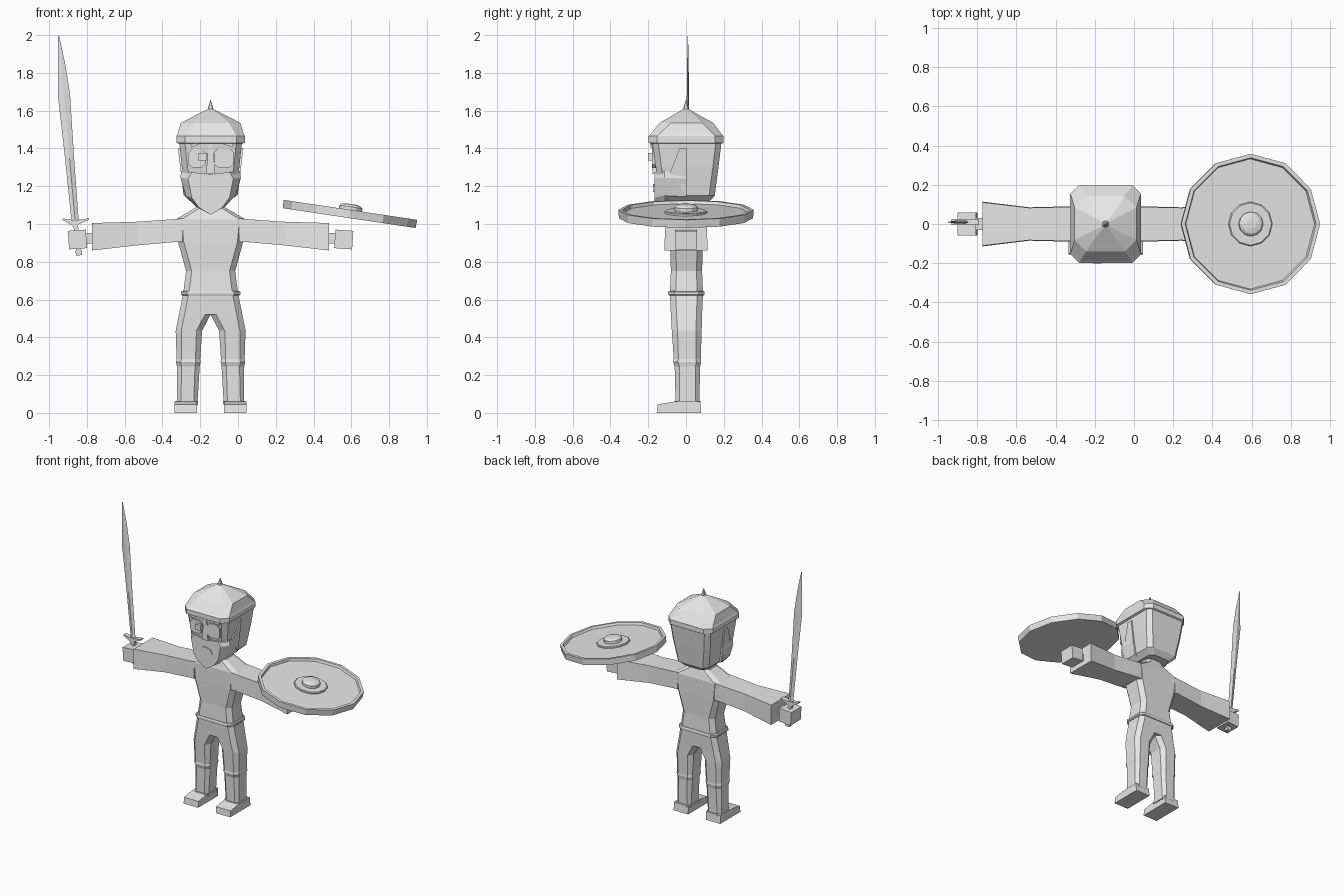
import bpy, bmesh, math
from mathutils import Vector, Matrix

CX = -0.145  # figure's centre line
grey = bpy.data.materials.new("plain_grey")
grey.diffuse_color = (0.8, 0.8, 0.8, 1)


def loft(name, rings, caps=(True, True), matrix=None):
    """Skin a list of equal-length point rings."""
    bm = bmesh.new()
    rows = [[bm.verts.new(p) for p in r] for r in rings]
    n = len(rows[0])
    for a, b in zip(rows, rows[1:]):
        for i in range(n):
            j = (i + 1) % n
            bm.faces.new((a[i], a[j], b[j], b[i]))
    if caps[0]:
        bm.faces.new(rows[0][::-1])
    if caps[1]:
        bm.faces.new(rows[-1])
    bmesh.ops.remove_doubles(bm, verts=bm.verts, dist=1e-5)
    bmesh.ops.recalc_face_normals(bm, faces=bm.faces)
    if matrix:
        bm.transform(matrix)
    me = bpy.data.meshes.new(name)
    bm.to_mesh(me)
    bm.free()
    me.materials.append(grey)
    ob = bpy.data.objects.new(name, me)
    bpy.context.collection.objects.link(ob)
    return ob


def section(x0, x1, y0, y1, z, c):
    """Horizontal rectangle with chamfered corners."""
    return [(x0 + c, y0, z), (x1 - c, y0, z), (x1, y0 + c, z), (x1, y1 - c, z),
            (x1 - c, y1, z), (x0 + c, y1, z), (x0, y1 - c, z), (x0, y0 + c, z)]


def body(name, rows, caps=(True, True)):
    """Symmetric stack of sections: z, half width, front y, back y, chamfer."""
    return loft(name, [section(CX - w, CX + w, f, b, z, c) for z, w, f, b, c in rows], caps)


def box(name, centre, size, angle=0, axis='Y'):
    x, y, z = (s / 2 for s in size)
    q = [(-x, -y), (x, -y), (x, y), (-x, y)]
    m = Matrix.Translation(centre) @ Matrix.Rotation(math.radians(angle), 4, axis)
    return loft(name, [[(a, b, h) for a, b in q] for h in (-z, z)], matrix=m)


def plate(name, pts, y0, y1):
    """Outline in x and z, extruded along y."""
    return loft(name, [[(x, y, z) for x, z in pts] for y in (y0, y1)])


# Torso, belt and hips
body("torso", [(0.635, 0.145, -0.085, 0.09, 0.03), (0.75, 0.13, -0.08, 0.085, 0.03),
               (0.905, 0.172, -0.085, 0.09, 0.03), (1.025, 0.183, -0.085, 0.09, 0.03),
               (1.09, 0.075, -0.065, 0.07, 0.025), (1.14, 0.06, -0.06, 0.06, 0.025)])
body("belt", [(0.622, 0.152, -0.09, 0.095, 0.032), (0.628, 0.157, -0.094, 0.099, 0.032),
              (0.64, 0.157, -0.094, 0.099, 0.032), (0.646, 0.152, -0.09, 0.095, 0.032)])
body("hips", [(0.52, 0.168, -0.08, 0.085, 0.03), (0.63, 0.146, -0.085, 0.09, 0.03)], (False, True))

for s, side in ((-1, "right"), (1, "left")):
    # Trouser leg
    rows = [(0.52, 0, 0.168, -0.08, 0.085, 0.03), (0.435, 0.045, 0.185, -0.075, 0.083, 0.03),
            (0.285, 0.055, 0.18, -0.065, 0.078, 0.025), (0.27, 0.053, 0.183, -0.068, 0.08, 0.025),
            (0.245, 0.058, 0.178, -0.06, 0.075, 0.025), (0.04, 0.07, 0.178, -0.055, 0.07, 0.02)]
    loft(side + "_leg", [[(CX + s * x, y, h) for x, y, h in section(i, o, f, b, z, c)]
                         for z, i, o, f, b, c in rows], (False, True))
    # Boot with low toe, and its cuff
    foot = [(-0.155, 0), (0.08, 0), (0.075, 0.06), (-0.06, 0.06), (-0.15, 0.045)]
    loft(side + "_boot", [[(CX + s * x, y, z) for y, z in foot] for x in (0.072, 0.19)])
    loft(side + "_boot_cuff", [[(CX + s * x, y, h) for x, y, h in
         section(0.066, 0.186, -0.062, 0.077, z, 0.02)] for z in (0.045, 0.062)])
    # Flared sleeve
    sleeve = [(0.15, 0.09, 0.905, 1.03), (0.185, 0.09, 0.905, 1.026),
              (0.39, 0.085, 0.887, 1.012), (0.628, 0.114, 0.86, 1.005)]
    loft(side + "_sleeve", [[(CX + s * d, y, z) for y, z in ((-w, lo), (w, lo), (w * 0.97, hi), (-w * 0.97, hi))]
                            for d, w, lo, hi in sleeve])
    # Wrist and blocky hand
    box(side + "_wrist", (CX + s * 0.64, 0, 0.925), (0.06, 0.06, 0.055))
    box(side + "_hand", (CX + s * 0.705, 0, 0.918), (0.095, 0.118, 0.098), s * 4)

# Head
body("head", [(1.115, 0.09, -0.11, 0.12, 0.03), (1.15, 0.128, -0.14, 0.152, 0.03),
              (1.3, 0.152, -0.16, 0.172, 0.03), (1.45, 0.168, -0.18, 0.19, 0.03)])

# Beard covering the lower face, pointed at the chin
def beard_ring(y, half):
    return [(CX + x, y, z) for x, z in half] + [(CX - x, y, z) for x, z in half[-2:0:-1]]


loft("beard", [
    beard_ring(-0.168, [(0, 1.262), (0.1, 1.275), (0.12, 1.24), (0.1, 1.14), (0.06, 1.085), (0, 1.05)]),
    beard_ring(-0.115, [(0, 1.262), (0.155, 1.28), (0.16, 1.245), (0.132, 1.15), (0.075, 1.09), (0, 1.055)]),
    beard_ring(0.0, [(0, 1.255), (0.152, 1.265), (0.157, 1.24), (0.134, 1.145), (0.07, 1.115), (0, 1.11)])])

# Side locks hanging under the helmet
for s, side in ((-1, "right"), (1, "left")):
    lock = [(-0.085, 1.27), (-0.035, 1.4), (0.003, 1.4), (0.003, 1.15)]
    loft(side + "_side_lock", [[(CX + s * (0.15 + (z - 1.3) * 0.12 + t), y, z) for y, z in lock]
                               for t in (-0.02, 0.011)])

# Eyes, pupil, nose, brows and mouth
def eye(name, x, z, w, h):
    loft(name, [[(a, y, b) for a, b, _ in section(x - w, x + w, z - h, z + h, 0, 0.02)]
                for y in (-0.15, -0.181)])


eye("right_eye", -0.217, 1.348, 0.047, 0.048)
eye("left_eye", -0.075, 1.348, 0.05, 0.052)
box("pupil", (-0.188, -0.188, 1.355), (0.042, 0.026, 0.04))
plate("nose", [(CX - 0.024, 1.265), (CX + 0.024, 1.265), (CX + 0.012, 1.42), (CX - 0.012, 1.42)], -0.15, -0.178)
box("right_brow", (-0.215, -0.178, 1.427), (0.075, 0.02, 0.016), -22)
box("left_brow", (-0.065, -0.178, 1.427), (0.085, 0.02, 0.016), 18)
plate("mouth", [(-0.2, 1.17), (-0.185, 1.2), (-0.145, 1.213), (-0.105, 1.2), (-0.09, 1.17),
                (-0.115, 1.18), (-0.145, 1.19), (-0.175, 1.18)], -0.16, -0.174)

# Helmet with rim, shallow dome and spike
body("helmet", [(1.425, 0.168, -0.185, 0.19, 0.04), (1.43, 0.181, -0.198, 0.198, 0.045),
                (1.465, 0.181, -0.198, 0.198, 0.045), (1.475, 0.176, -0.188, 0.19, 0.045),
                (1.535, 0.158, -0.14, 0.145, 0.06), (1.565, 0.1, -0.088, 0.09, 0.035),
                (1.608, 0.015, -0.015, 0.015, 0.006)])
body("helmet_spike", [(1.595, 0.018, -0.018, 0.018, 0.008), (1.62, 0.012, -0.012, 0.012, 0.005),
                      (1.657, 0.001, -0.001, 0.001, 0.0004)])

# Sword: left edge, right edge, height, half thickness
SY = 0.01
blade = [(-0.88, -0.842, 1.0, 0.009), (-0.916, -0.868, 1.35, 0.008), (-0.954, -0.889, 1.685, 0.006),
         (-0.953, -0.915, 1.85, 0.004), (-0.952, -0.947, 1.995, 0.001)]
loft("blade", [[(l, SY, z), ((l + r) / 2, SY - t, z), (r, SY, z), ((l + r) / 2, SY + t, z)]
               for l, r, z, t in blade])
plate("crossguard", [(-0.93, 1.022), (-0.89, 1.0), (-0.865, 0.978), (-0.84, 1.0), (-0.79, 1.022),
                     (-0.79, 1.03), (-0.845, 1.022), (-0.88, 1.022), (-0.93, 1.03)], SY - 0.016, SY + 0.016)
box("grip", (-0.852, SY, 0.925), (0.024, 0.024, 0.15), -6)
box("pommel", (-0.843, SY, 0.848), (0.032, 0.032, 0.028), -6)

# Round shield with raised rim, disc and boss, tilted down to the outside
TILT = Matrix.Translation((0.592, 0, 1.053)) @ Matrix.Rotation(math.radians(8.5), 4, 'Y')


def turned(name, profile, n):
    loft(name, [[(r * math.cos(2 * math.pi * i / n), r * math.sin(2 * math.pi * i / n), z)
                 for i in range(n)] for r, z in profile], matrix=TILT)


turned("shield", [(0.355, -0.022), (0.358, 0.022), (0.338, 0.022), (0.332, 0.006)], 12)
turned("shield_disc", [(0.113, 0.0), (0.113, 0.014), (0.108, 0.018)], 12)
turned("shield_boss", [(0.062, 0.01), (0.062, 0.038), (0.05, 0.048), (0.025, 0.053)], 12)
